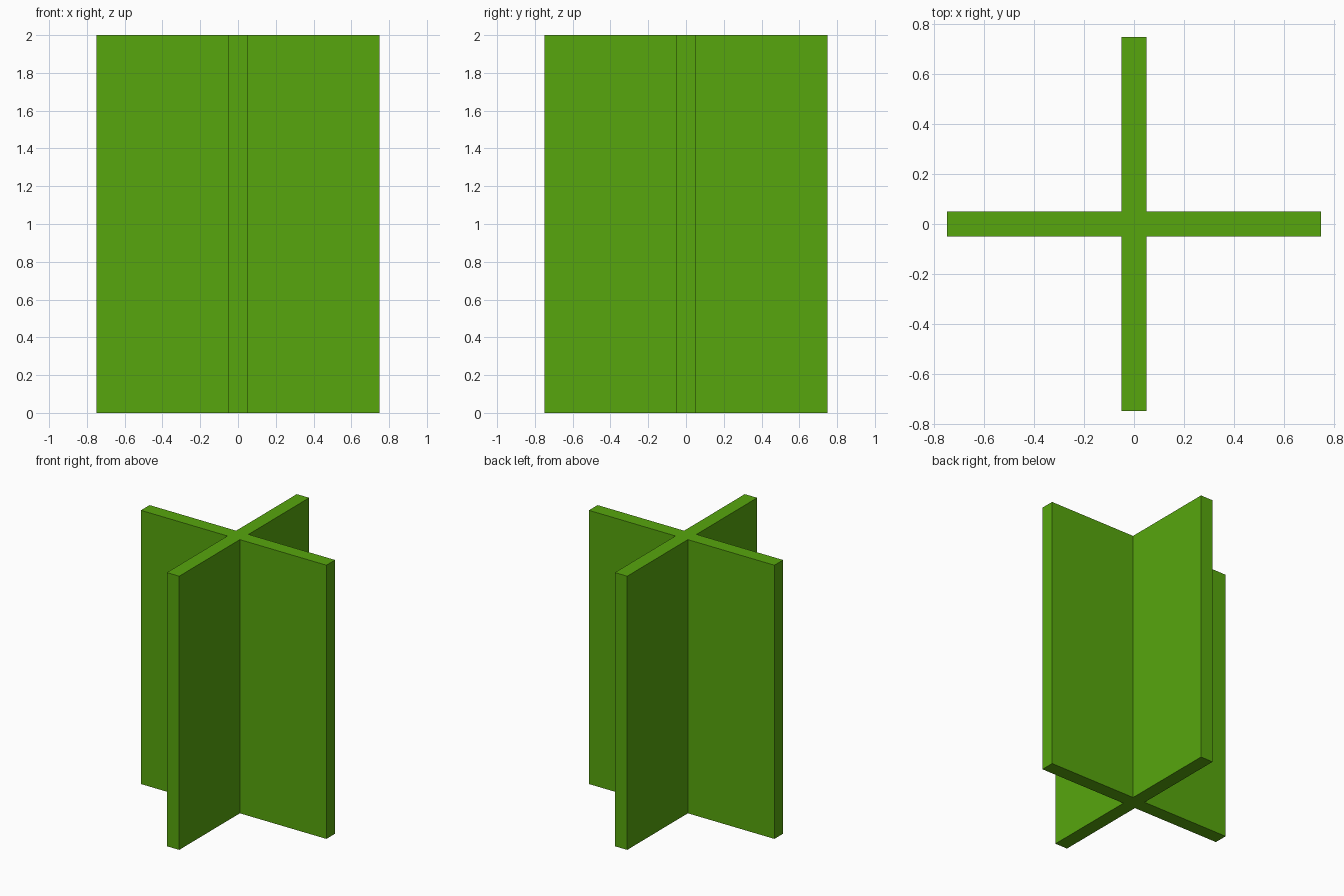
import bpy, bmesh
from mathutils import Matrix

if "Cube" in bpy.data.objects:
    bpy.data.objects.remove(bpy.data.objects["Cube"])

HALF_SPAN, HALF_THICK, HEIGHT = 0.75, 0.05, 2.0

# Cross-shaped outline: one arm's three corners repeated by quarter turns
arm = [(HALF_SPAN, -HALF_THICK, 0), (HALF_SPAN, HALF_THICK, 0), (HALF_THICK, HALF_THICK, 0)]
bm = bmesh.new()
outline = []
for quarter in range(4):
    turn = Matrix.Rotation(quarter * 1.5707963267948966, 4, 'Z')
    for corner in arm:
        v = bm.verts.new(corner)
        v.co = turn @ v.co
        outline.append(v)

# Extrude the outline upward into crossed upright panels
base = bm.faces.new(outline)
top = bmesh.ops.extrude_face_region(bm, geom=[base], use_keep_orig=True)
bmesh.ops.translate(bm, vec=(0, 0, HEIGHT),
                    verts=[g for g in top["geom"] if isinstance(g, bmesh.types.BMVert)])
bmesh.ops.recalc_face_normals(bm, faces=bm.faces)

mesh = bpy.data.meshes.new("crossed_panels")
bm.to_mesh(mesh)
bm.free()
panels = bpy.data.objects.new("crossed_panels", mesh)
bpy.context.collection.objects.link(panels)

# Green finish
green = bpy.data.materials.new("leaf_green")
green.diffuse_color = (0.095, 0.38, 0.004, 1)
green.use_nodes = True
green.node_tree.nodes["Principled BSDF"].inputs["Base Color"].default_value = green.diffuse_color
mesh.materials.append(green)
